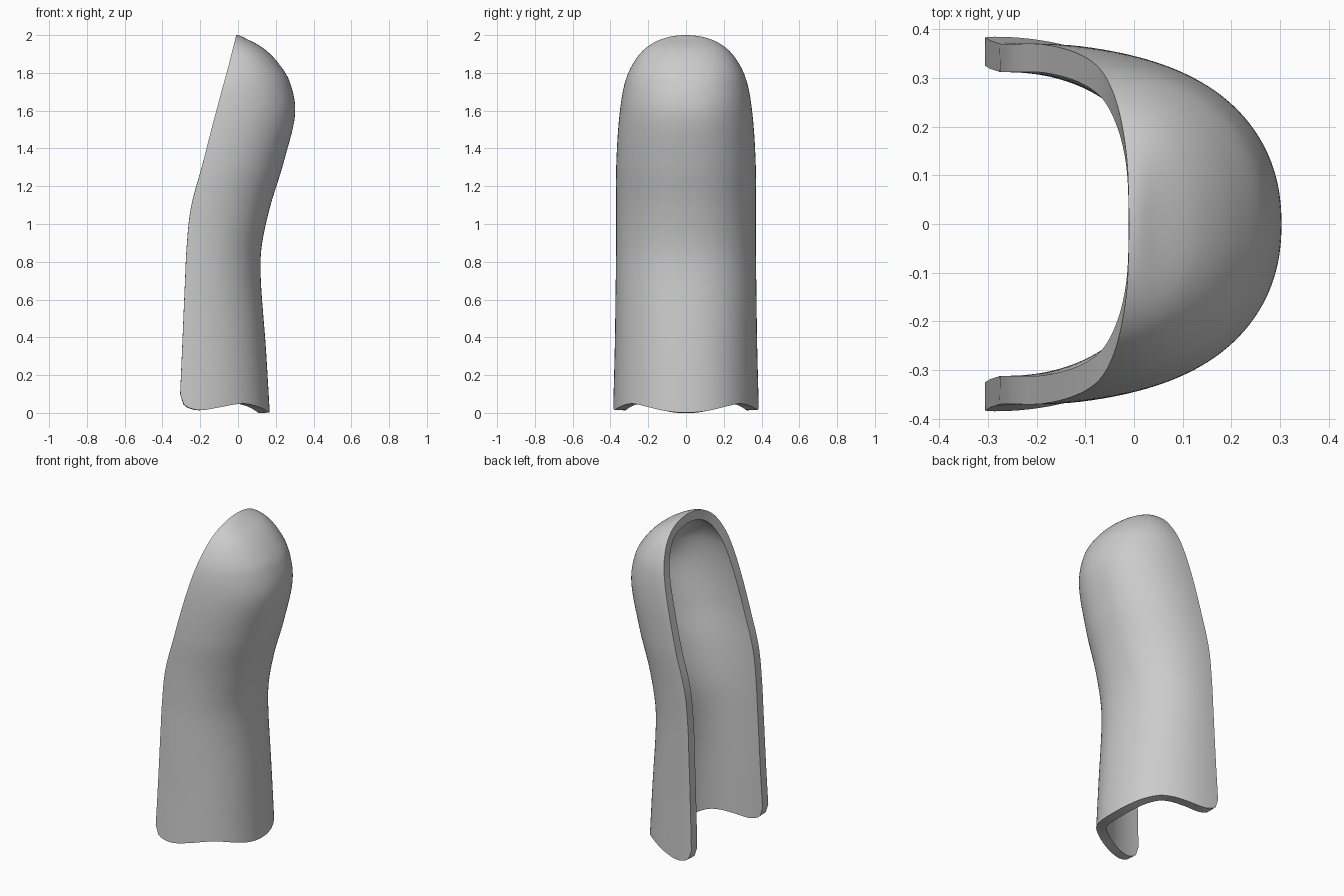
import bpy, bmesh, math

if "Cube" in bpy.data.objects:
    bpy.data.objects.remove(bpy.data.objects["Cube"])

WALL = 0.058
SEGMENTS, ROWS = 96, 90
ROUNDNESS = 2 / 2.2  # superellipse exponent of the section

# Height, open edge x, spine x, half width
SECTIONS = [
    (2.0, -.01, -.01, 0), (1.98, -.014, .045, .125), (1.93, -.027, .135, .215),
    (1.85, -.047, .215, .28), (1.75, -.074, .275, .323), (1.58, -.12, .302, .352),
    (1.32, -.187, .24, .369), (1.08, -.25, .167, .37), (.87, -.272, .124, .37),
    (.7, -.28, .121, .372), (.35, -.295, .147, .377), (0, -.31, .168, .386)]

# Depth fraction from open edge to spine, height of the wavy lower edge
HEM = [(0, .1), (.03, .055), (.09, .03), (.23, .015), (.45, .03),
       (.62, .045), (.75, .048), (.89, .03), (.98, .008), (1, .002)]


def smooth_lookup(keys, values, k):
    """Cubic interpolation through unevenly spaced keys."""
    last = len(keys) - 1
    i = next((n for n in range(last) if k <= keys[n + 1]), last - 1)

    def slope(n):
        a, b = max(n - 1, 0), min(n + 1, last)
        return (values[b] - values[a]) / (keys[b] - keys[a])

    h = keys[i + 1] - keys[i]
    t = (k - keys[i]) / h
    return ((2*t**3 - 3*t**2 + 1) * values[i] + (t**3 - 2*t**2 + t) * h * slope(i)
            + (3*t**2 - 2*t**3) * values[i + 1] + (t**3 - t**2) * h * slope(i + 1))


heights, edges, spines, widths = zip(*SECTIONS)
drops = [math.sqrt(2 - z) for z in heights]  # keeps the dome round at the tip
hem_keys, hem_heights = zip(*HEM)


def shell_point(angle, v):
    depth = max(math.cos(angle), 0) ** ROUNDNESS
    side = math.copysign(abs(math.sin(angle)) ** ROUNDNESS, angle)
    hem = smooth_lookup(hem_keys, hem_heights, depth)
    drop = v * math.sqrt(2 - hem)
    edge, spine, width = (smooth_lookup(drops, c, drop) for c in (edges, spines, widths))
    return edge + (spine - edge) * depth, width * side, 2 - drop ** 2


# Outer skin, from the tip down to the wavy hem
bm = bmesh.new()
tip = bm.verts.new(shell_point(0, 0))
rows = [[bm.verts.new(shell_point(math.pi * (s / SEGMENTS - 0.5), r / ROWS))
         for s in range(SEGMENTS + 1)] for r in range(1, ROWS + 1)]
for s in range(SEGMENTS):
    bm.faces.new((tip, rows[0][s], rows[0][s + 1]))
    for upper, lower in zip(rows, rows[1:]):
        bm.faces.new((upper[s], lower[s], lower[s + 1], upper[s + 1]))
bm.normal_update()
mesh = bpy.data.meshes.new("curved_shell")
bm.to_mesh(mesh)
bm.free()

shell = bpy.data.objects.new("curved_shell", mesh)
bpy.context.collection.objects.link(shell)

# Wall thickness, grown inwards
solid = shell.modifiers.new("wall", 'SOLIDIFY')
solid.thickness = WALL
solid.offset = -1
bpy.context.view_layer.objects.active = shell
shell.select_set(True)
bpy.ops.object.modifier_apply(modifier=solid.name)
bpy.ops.object.shade_smooth_by_angle(angle=math.radians(40))

# Plain grey material
grey = bpy.data.materials.new("plain_grey")
grey.use_nodes = True
colour = (0.6, 0.6, 0.6, 1)
grey.diffuse_color = colour
grey.node_tree.nodes["Principled BSDF"].inputs["Base Color"].default_value = colour
mesh.materials.append(grey)
